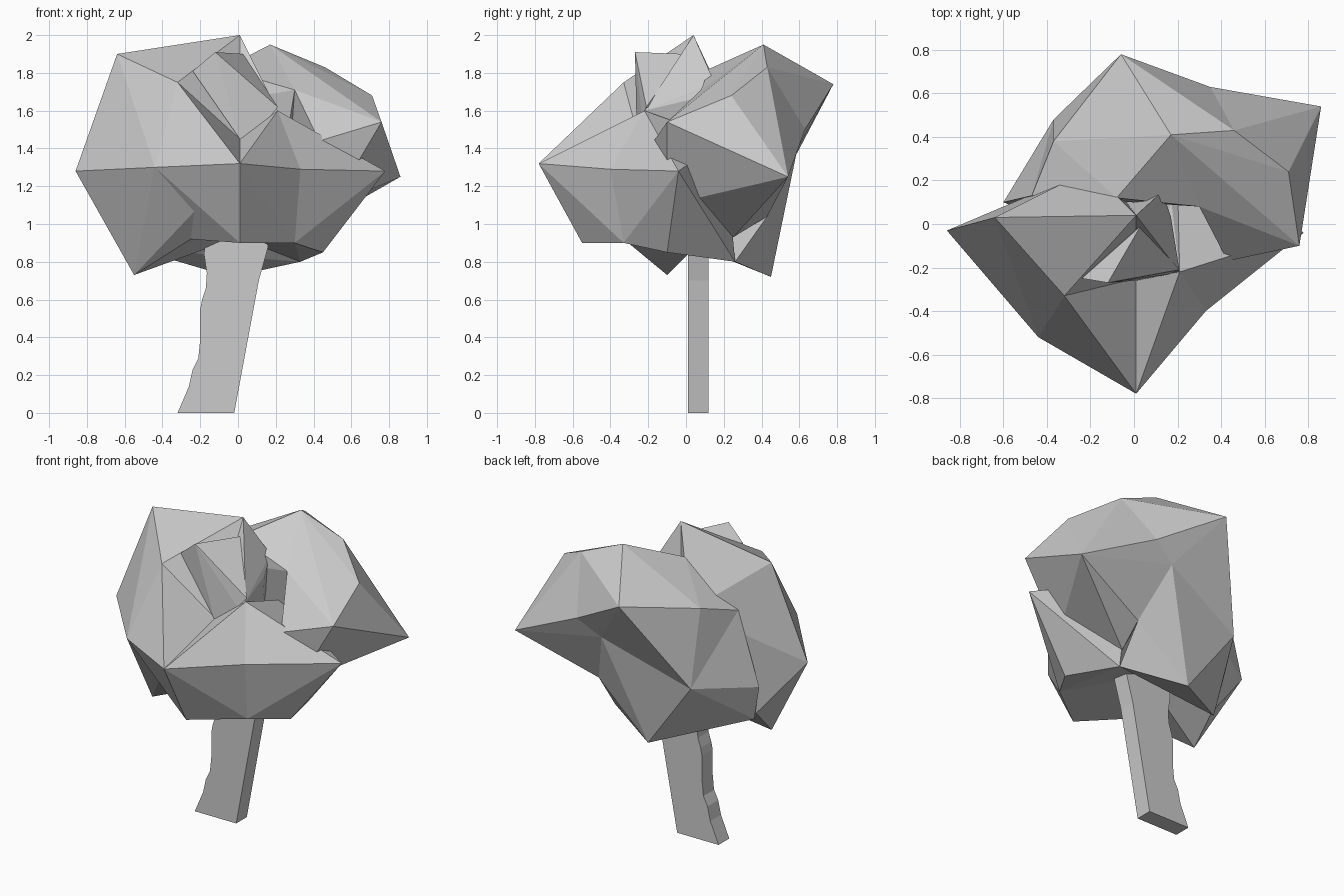
import bpy, bmesh

if "Cube" in bpy.data.objects:
    bpy.data.objects.remove(bpy.data.objects["Cube"])


def clump(name, points):
    """A faceted leaf mass: the convex hull of a few corner points."""
    bm = bmesh.new()
    for p in points:
        bm.verts.new(p)
    res = bmesh.ops.convex_hull(bm, input=bm.verts[:])
    junk = {g for g in res["geom_interior"] + res["geom_unused"]
            if isinstance(g, bmesh.types.BMVert)}
    bmesh.ops.delete(bm, geom=list(junk), context='VERTS')
    bmesh.ops.recalc_face_normals(bm, faces=bm.faces[:])
    return finish(name, bm)


def finish(name, bm):
    me = bpy.data.meshes.new(name)
    bm.to_mesh(me)
    bm.free()
    ob = bpy.data.objects.new(name, me)
    bpy.context.collection.objects.link(ob)
    return ob


# flat trunk: front profile extruded in depth
profile = [(-0.32, 0), (-0.02, 0), (0.11, 0.7), (0.16, 0.88), (0.12, 1.0),
           (-0.16, 1.0), (-0.18, 0.84), (-0.165, 0.74), (-0.17, 0.66),
           (-0.19, 0.6), (-0.2, 0.55), (-0.2, 0.39), (-0.21, 0.29),
           (-0.24, 0.23), (-0.26, 0.14)]
bm = bmesh.new()
face = bm.faces.new([bm.verts.new((x, 0.01, z)) for x, z in profile])
ext = bmesh.ops.extrude_face_region(bm, geom=[face])
bmesh.ops.translate(bm, vec=(0, 0.11, 0),
                    verts=[g for g in ext["geom"] if isinstance(g, bmesh.types.BMVert)])
bmesh.ops.recalc_face_normals(bm, faces=bm.faces[:])
finish("trunk", bm)

# corners shared by neighbouring leaf masses
peak = (0.01, 0.04, 2.0)
front_tip = (0.01, -0.78, 1.32)
front_left = (-0.44, -0.52, 1.30)
front_right = (0.33, -0.40, 1.29)
far_left = (-0.86, -0.03, 1.28)
far_right = (0.78, -0.04, 1.28)
upper_left = (-0.32, -0.33, 1.75)
valley = (0.01, -0.25, 1.45)
shoulder = (0.21, -0.22, 1.60)
low_left = (-0.55, -0.10, 0.73)
low_notch = (-0.25, -0.33, 0.92)
low_front = (0.01, -0.55, 0.90)
low_right = (0.30, -0.33, 0.90)
low_back = (0.33, 0.26, 0.80)
back_left = (-0.37, 0.48, 1.17)
back_tip = (-0.06, 0.78, 1.74)
back_top = (0.17, 0.41, 1.95)
back_top_right = (0.46, 0.43, 1.83)
back_edge = (0.35, 0.63, 1.50)
back_fold = (0.20, 0.59, 1.40)
back_under = (0.33, 0.43, 1.04)
core_low = (0, 0.1, 0.93)

# left leaf mass, and the part closing its lower front
clump("left_leaves", [peak, (-0.64, 0.03, 1.90), upper_left, far_left, front_left,
                      valley, low_left, low_notch, (-0.2, 0.25, 1.55),
                      (-0.55, 0.06, 0.90), core_low])
clump("left_front_leaves", [far_left, front_left, front_tip, low_left, low_notch, (0, 0, 1.2)])

# front leaf masses either side of the middle seam
clump("front_left_leaves", [upper_left, front_left, front_tip, valley, low_notch, low_front,
                            core_low])
clump("front_right_leaves", [front_tip, front_right, shoulder, valley, low_front, low_notch,
                             low_right, (0.2, 0.15, 1.4), core_low])

# ridge falling to the right of the peak
clump("peak_ridge", [peak, shoulder, valley, (0.13, 0.15, 1.75), (0.17, 0.03, 1.66),
                     (-0.1, 0.1, 1.4), (0.1, 0.1, 1.3)])

# right lower leaf mass
clump("right_leaves", [front_right, far_right, (0.45, -0.10, 0.85), low_right, low_back,
                       shoulder, (0.2, 0.2, 1.45), core_low])

# upper leaf masses on the right and at the back
clump("upper_right_leaves", [back_top, back_top_right, (0.71, 0.24, 1.68),
                             (0.76, -0.10, 1.54), (0.30, 0.08, 1.71), (0.43, -0.17, 1.44),
                             (0.86, 0.54, 1.25), back_edge, back_fold, back_under,
                             (0.50, -0.10, 1.10), (0.30, 0.25, 0.93)])
clump("upper_back_leaves", [back_top, back_top_right, back_edge, back_tip, back_fold,
                            (-0.37, 0.38, 1.66), back_left, (-0.08, 0.12, 1.82),
                            (-0.47, 0.13, 1.58), (0.30, 0.08, 1.71), (0.2, 0.2, 1.1)])

# lower back leaf mass
clump("lower_back_leaves", [back_left, (-0.04, 0.45, 0.72), back_fold, back_under, low_back,
                            (-0.55, 0.08, 0.87), (-0.60, 0.10, 1.10),
                            (-0.47, 0.13, 1.58), core_low])

# small tuft near the top
clump("top_tuft", [(-0.12, -0.27, 1.91), (-0.24, -0.25, 1.81), (0.01, -0.26, 1.45),
                   (0.17, -0.23, 1.54), (0.21, -0.21, 1.62), (0.03, -0.01, 1.90),
                   (0, 0, 1.6)])
